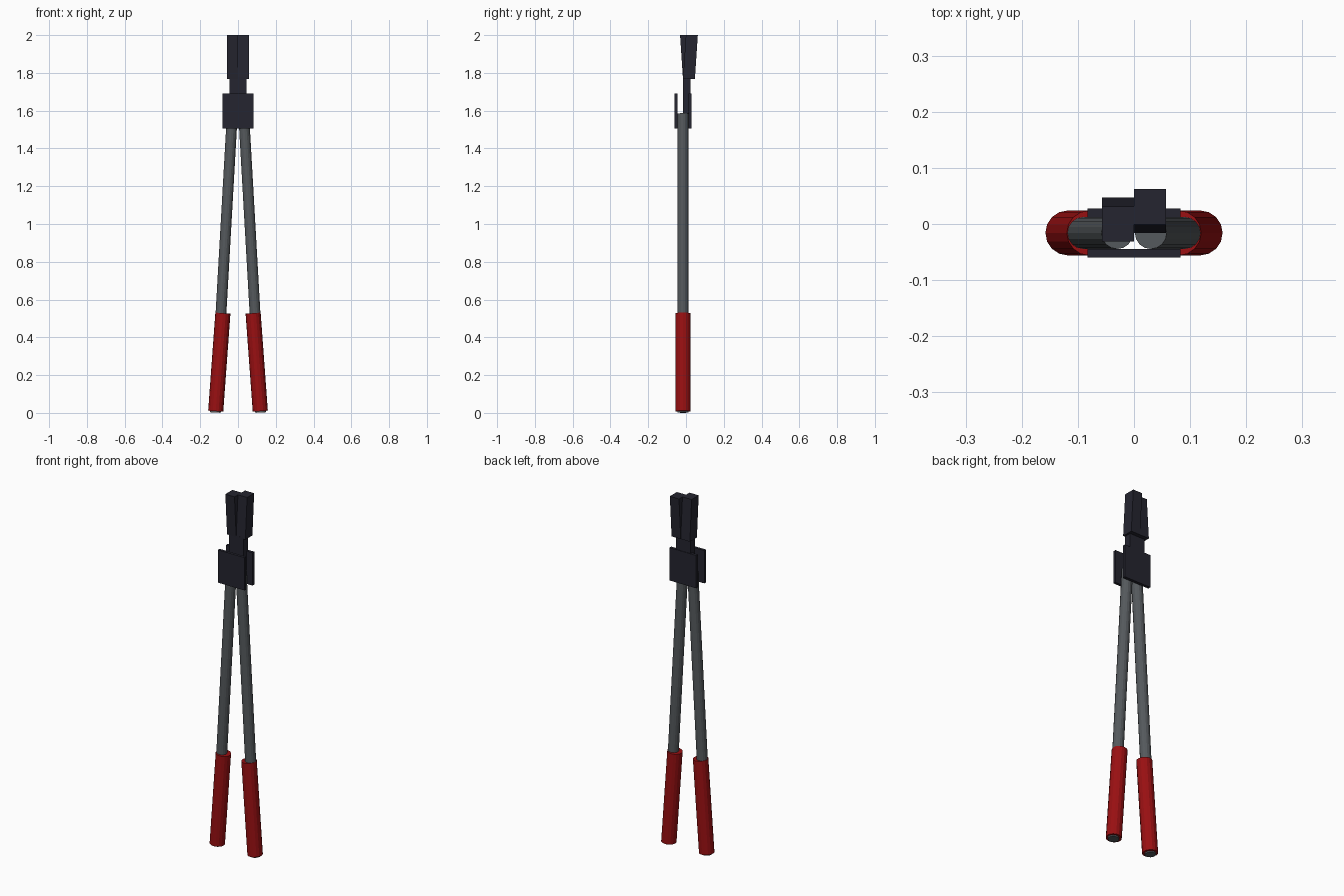
import bpy, bmesh
from mathutils import Vector

if "Cube" in bpy.data.objects:
    bpy.data.objects.remove(bpy.data.objects["Cube"])


def material(name, rgb):
    m = bpy.data.materials.new(name)
    m.diffuse_color = (*rgb, 1)
    m.use_nodes = True
    m.node_tree.nodes["Principled BSDF"].inputs["Base Color"].default_value = m.diffuse_color
    return m


STEEL = material("dark blued steel", (0.018, 0.018, 0.029))
GREY = material("grey tube metal", (0.09, 0.10, 0.108))
RED = material("red rubber", (0.32, 0.005, 0.006))


def finish(name, bm, mat):
    bmesh.ops.recalc_face_normals(bm, faces=bm.faces)
    me = bpy.data.meshes.new(name)
    bm.to_mesh(me)
    bm.free()
    me.materials.append(mat)
    ob = bpy.data.objects.new(name, me)
    bpy.context.collection.objects.link(ob)
    return ob


def block(name, x, y, z, mat, lean=0.0):
    """Box from ranges; lean shifts the top along y."""
    bm = bmesh.new()
    bmesh.ops.create_cube(bm, size=1)
    for v in bm.verts:
        top = v.co.z > 0
        v.co = Vector((x[v.co.x > 0], y[v.co.y > 0] + (lean if top else 0), z[top]))
    return finish(name, bm, mat)


def rod(name, a, b, r, mat, sides=16):
    """Faceted cylinder between two points."""
    a, b = Vector(a), Vector(b)
    bm = bmesh.new()
    bmesh.ops.create_cone(bm, cap_ends=True, segments=sides,
                          radius1=r, radius2=r, depth=(b - a).length)
    ob = finish(name, bm, mat)
    ob.rotation_euler = (b - a).to_track_quat('Z', 'Y').to_euler()
    ob.location = (a + b) / 2
    return ob


YC = -0.016  # handle plane
for side, s in (("left", -1), ("right", 1)):
    # Handle tube and its grip, splayed outwards
    rod(side + "_handle_tube", (s * 0.120, YC, 0.002), (s * 0.030, YC, 1.585), 0.0285, GREY)
    rod(side + "_grip", (s * 0.118, YC, 0.009), (s * 0.080, YC, 0.528), 0.040, RED)
    # Neck and jaw; the jaws lean in opposite directions
    xn, xj = sorted((0, s * 0.046)), sorted((0, s * 0.057))
    block(side + "_neck", xn, (-0.016, 0.025), (1.585, 1.775), STEEL)
    block(side + "_jaw", xj, (-0.016, 0.047), (1.768, 2.0), STEEL, s * 0.0155)

# Pivot cover plates
for name, y in (("front_plate", (-0.060, -0.045)), ("back_plate", (0.012, 0.028))):
    block(name, (-0.083, 0.083), y, (1.505, 1.69), STEEL)
